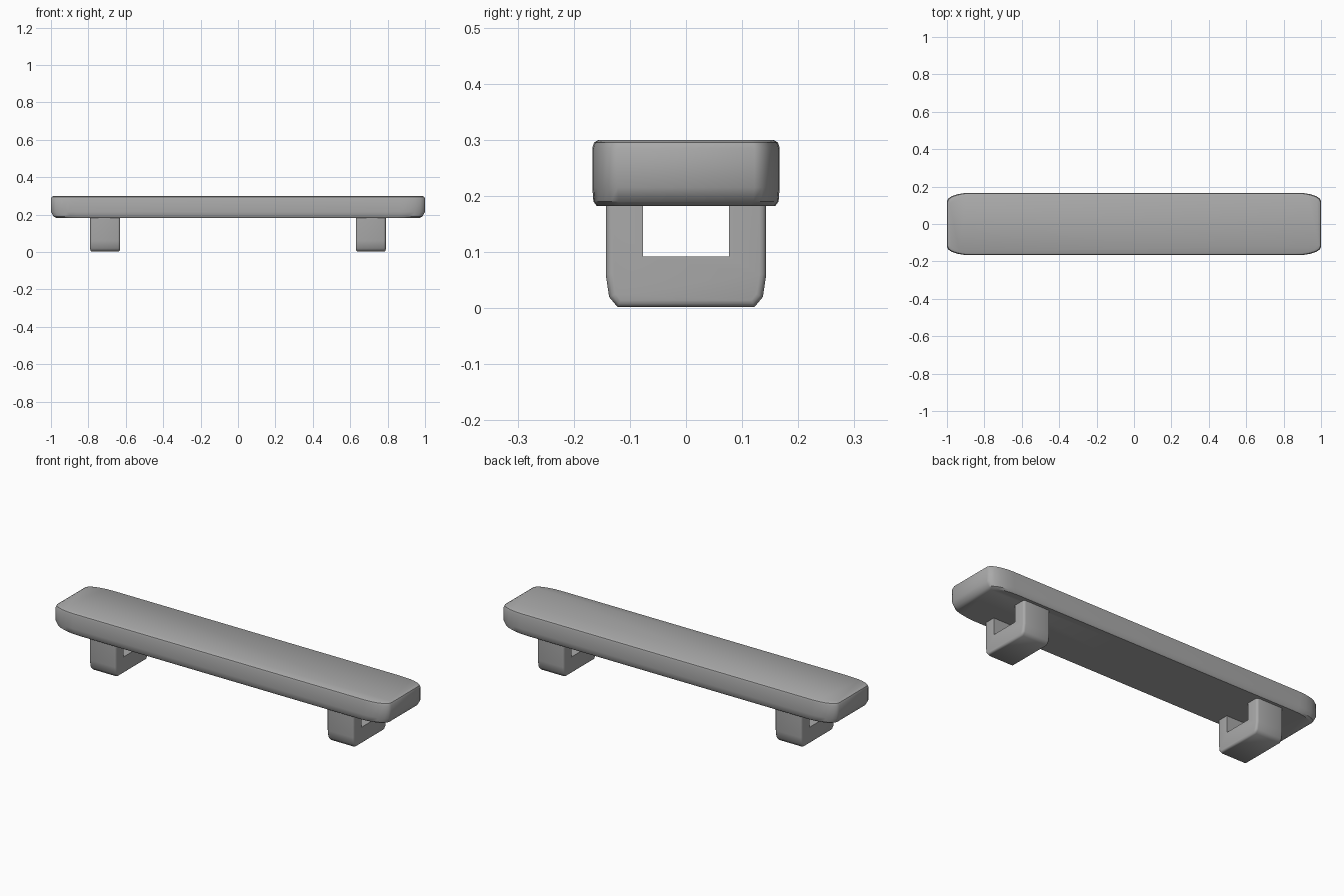
import bpy, bmesh
from math import sin, cos, pi, radians

if "Cube" in bpy.data.objects:
    bpy.data.objects.remove(bpy.data.objects["Cube"], do_unlink=True)

GREY = (0.4, 0.4, 0.4, 1)
stone = bpy.data.materials.new("grey_stone")
stone.use_nodes = True
stone.diffuse_color = GREY
stone.node_tree.nodes["Principled BSDF"].inputs["Base Color"].default_value = GREY


def finish(bm, name, angle):
    bmesh.ops.recalc_face_normals(bm, faces=bm.faces[:])
    mesh = bpy.data.meshes.new(name)
    bm.to_mesh(mesh)
    bm.free()
    mesh.materials.append(stone)
    obj = bpy.data.objects.new(name, mesh)
    bpy.context.collection.objects.link(obj)
    bpy.ops.object.select_all(action="DESELECT")
    obj.select_set(True)
    bpy.context.view_layer.objects.active = obj
    bpy.ops.object.shade_smooth_by_angle(angle=radians(angle))
    return obj


def outline(half_x, half_y, corner_x, corner_y, steps=5):
    """Rectangle with stretched elliptical corners."""
    points = []
    for quarter, (sx, sy) in enumerate([(1, 1), (-1, 1), (-1, -1), (1, -1)]):
        for i in range(steps + 1):
            a = (quarter + i / steps) * pi / 2
            points.append((sx * (half_x - corner_x) + corner_x * cos(a),
                           sy * (half_y - corner_y) + corner_y * sin(a)))
    return points


# Seat slab: stacked outlines, rounder underneath at the ends
bm = bmesh.new()
rings = []
for z, inset_x, inset_y in [(0.182, 0.03, 0.008), (0.19, 0.014, 0.002),
                            (0.215, 0, 0), (0.285, 0, 0),
                            (0.295, 0.004, 0.003), (0.3, 0.014, 0.011)]:
    pts = outline(1 - inset_x, 0.167 - inset_y, 0.13, 0.045)
    rings.append([bm.verts.new((x, y, z)) for x, y in pts])
for low, high in zip(rings, rings[1:]):
    for i in range(len(low)):
        j = (i + 1) % len(low)
        bm.faces.new((low[i], low[j], high[j], high[i]))
bm.faces.new(rings[0][::-1])
bm.faces.new(rings[-1])
finish(bm, "seat", 35)


# Legs: U-shaped brackets with the outer rim rounded
def leg(name, x0, x1):
    bm = bmesh.new()
    outer = [(0.143, 0.185), (0.143, 0.06), (0.137, 0.02), (0.122, 0.002)]
    inner = [(0.077, 0.092), (0.077, 0.185)]
    half = inner[::-1]
    profile = (outer + [(-y, z) for y, z in outer[::-1]]
               + [(-y, z) for y, z in half] + inner)
    face = bm.faces.new([bm.verts.new((x0, y, z)) for y, z in profile])
    out = bmesh.ops.extrude_face_region(bm, geom=[face])
    moved = [v for v in out["geom"] if isinstance(v, bmesh.types.BMVert)]
    bmesh.ops.translate(bm, verts=moved, vec=(x1 - x0, 0, 0))
    rim = [e for e in bm.edges
           if abs(e.verts[0].co.x - e.verts[1].co.x) < 0.001
           and all(abs(v.co.y) > 0.1 for v in e.verts)]
    bmesh.ops.bevel(bm, geom=rim, offset=0.012, segments=3, profile=0.5,
                    affect="EDGES", clamp_overlap=True)
    finish(bm, name, 50)


leg("left_leg", 0.63, 0.79)
leg("right_leg", -0.79, -0.63)
